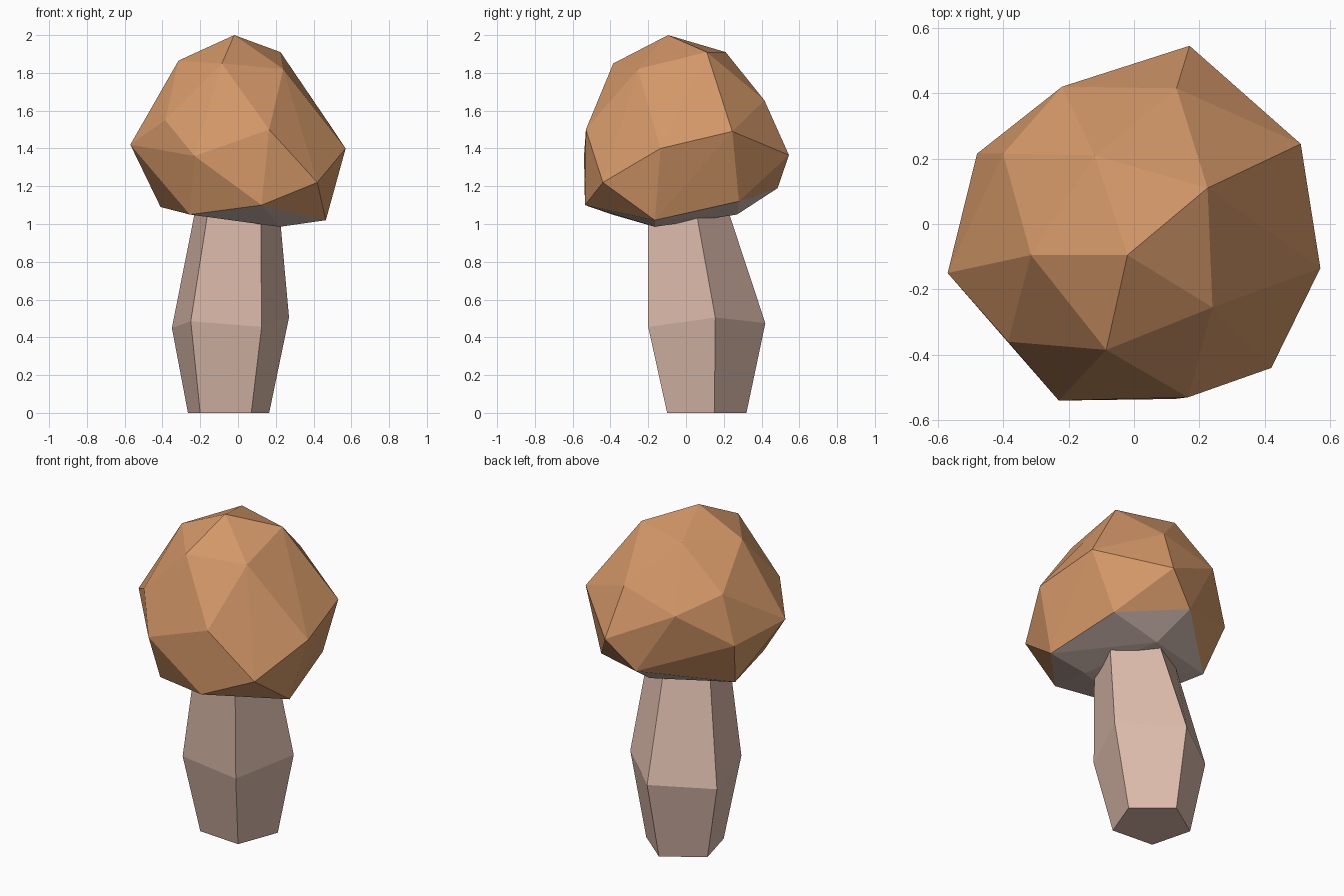
import bpy, bmesh

if "Cube" in bpy.data.objects:
    bpy.data.objects.remove(bpy.data.objects["Cube"])


def material(name, rgb):
    m = bpy.data.materials.new(name)
    m.diffuse_color = (*rgb, 1)
    m.use_nodes = True
    m.node_tree.nodes["Principled BSDF"].inputs["Base Color"].default_value = m.diffuse_color
    return m


brown = material("cap brown", (0.66, 0.315, 0.14))
pale = material("stem beige", (0.72, 0.50, 0.41))
grey = material("gill beige", (0.66, 0.51, 0.45))


def finish(bm, name, mats):
    bmesh.ops.recalc_face_normals(bm, faces=bm.faces)
    mesh = bpy.data.meshes.new(name)
    bm.to_mesh(mesh)
    bm.free()
    for m in mats:
        mesh.materials.append(m)
    ob = bpy.data.objects.new(name, mesh)
    bpy.context.collection.objects.link(ob)
    return ob


# Cap: faceted boulder-like hull through its corner points
crown = [(-.02, -.095, 2.0), (.225, .11, 1.91), (-.12, .21, 1.91),
         (-.315, -.095, 1.865), (-.085, -.385, 1.85), (.24, -.255, 1.82)]
shoulder = [(.13, .415, 1.655), (-.40, .215, 1.665), (-.22, .42, 1.56),
            (-.385, -.36, 1.55), (.165, -.53, 1.50), (.51, .245, 1.49)]
widest = [(-.57, -.15, 1.42), (.57, -.135, 1.40), (-.48, .215, 1.37),
          (.17, .545, 1.365), (-.23, -.54, 1.36), (.42, -.44, 1.22)]
rim = [(0, .485, 1.19), (.38, .28, 1.12), (.125, -.535, 1.10),
       (-.41, .11, 1.09), (-.255, -.39, 1.05), (.465, -.165, 1.02)]
underside = [(.06, .27, 1.05), (.22, -.165, .985)]

bm = bmesh.new()
for p in crown + shoulder + widest + rim + underside:
    bm.verts.new(p)
bmesh.ops.convex_hull(bm, input=bm.verts)
bmesh.ops.delete(bm, geom=[v for v in bm.verts if not v.link_faces], context='VERTS')
# Faces lying wholly below the rim are the pale underside
for f in bm.faces:
    f.material_index = int(max(v.co.z for v in f.verts) < 1.2)
finish(bm, "mushroom_cap", [brown, grey])

# Stem: five-sided loft through three rings, bulging in the middle
rings = [
    [(.07, -.10, 0), (.165, .15, 0), (-.04, .32, 0), (-.265, .17, 0), (-.20, -.08, 0)],
    [(.125, -.20, .455), (.27, .155, .505), (-.03, .42, .475), (-.35, .20, .45), (-.25, -.18, .485)],
    [(.12, -.20, 1.06), (.22, .055, 1.06), (0, .22, 1.08), (-.225, .09, 1.08), (-.16, -.19, 1.06)],
]
bm = bmesh.new()
loops = [[bm.verts.new(p) for p in ring] for ring in rings]
for low, high in zip(loops, loops[1:]):
    for i in range(5):
        j = (i + 1) % 5
        bm.faces.new((low[i], low[j], high[j], high[i]))
bm.faces.new(loops[0][::-1])
bm.faces.new(loops[-1])
finish(bm, "mushroom_stem", [pale])
